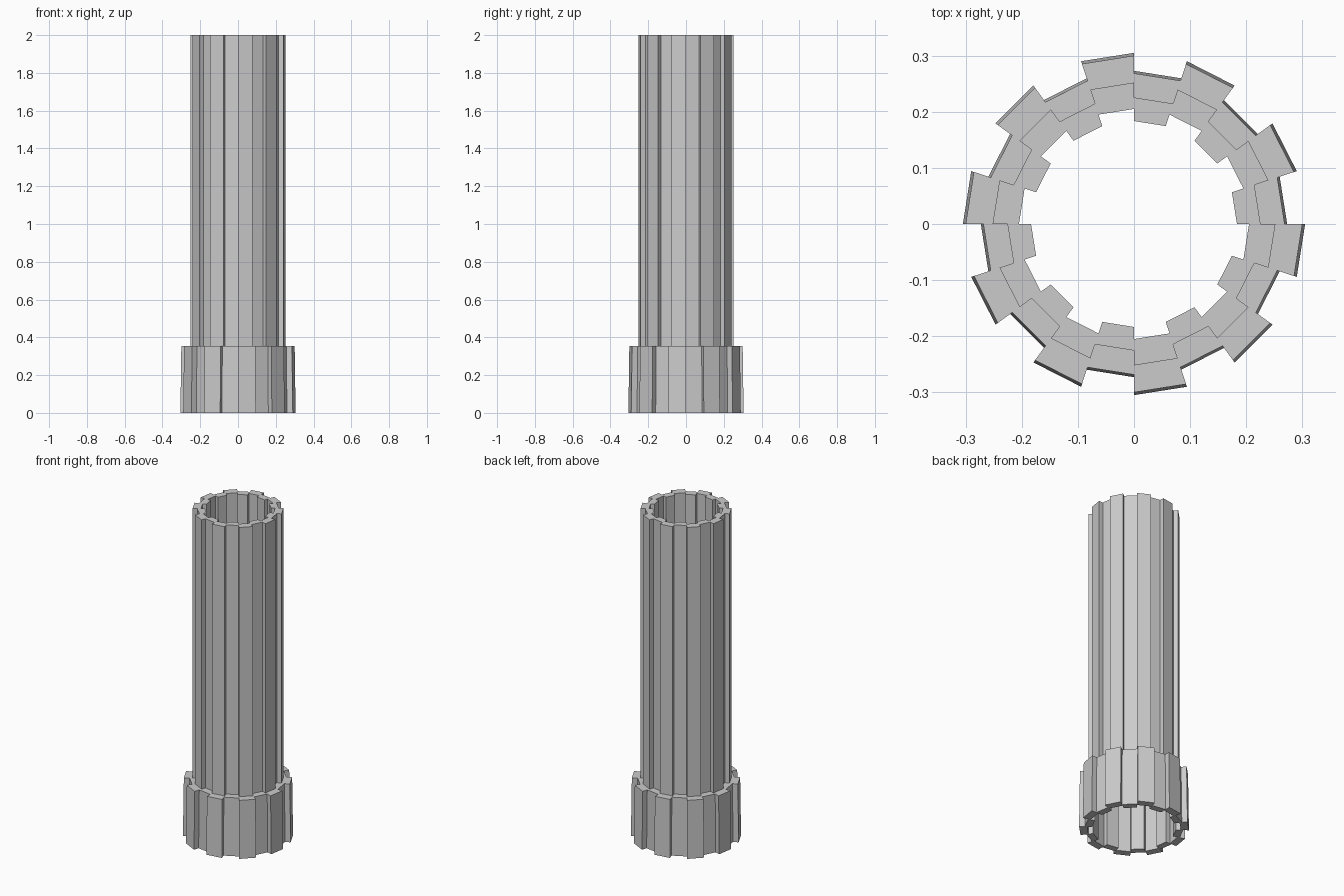
import bpy, bmesh
from math import cos, sin, radians

if "Cube" in bpy.data.objects:
    bpy.data.objects.remove(bpy.data.objects["Cube"])

SEGMENTS = 20
STEP = radians(360 / SEGMENTS)
INSET = 0.895  # every other stave sits further in

# closed wall profile (radius, z): shaft, flange, base collar, hollow inside
profile = [(0.252, 2.0), (0.252, 0.355), (0.300, 0.355), (0.305, 0.0),
           (0.260, 0.0), (0.260, 0.31), (0.205, 0.31), (0.205, 2.0)]

bm = bmesh.new()

# one stepped ring of points per profile corner
rings = []
for r, z in profile:
    ring = []
    for k in range(SEGMENTS):
        rad = r * (INSET if k % 2 == 0 else 1.0)
        for a in (k * STEP, (k + 1) * STEP):
            ring.append(bm.verts.new((rad * cos(a), rad * sin(a), z)))
    rings.append(ring)

# skin the rings together; radial steps on level faces have no area, so skip them
count = SEGMENTS * 2
for j in range(len(profile)):
    k = (j + 1) % len(profile)
    level = profile[j][1] == profile[k][1]
    for i in range(count):
        if level and i % 2:
            continue
        n = (i + 1) % count
        bm.faces.new((rings[j][i], rings[k][i], rings[k][n], rings[j][n]))

mesh = bpy.data.meshes.new("fluted_column")
bm.to_mesh(mesh)
bm.free()
column = bpy.data.objects.new("fluted_column", mesh)
bpy.context.collection.objects.link(column)
